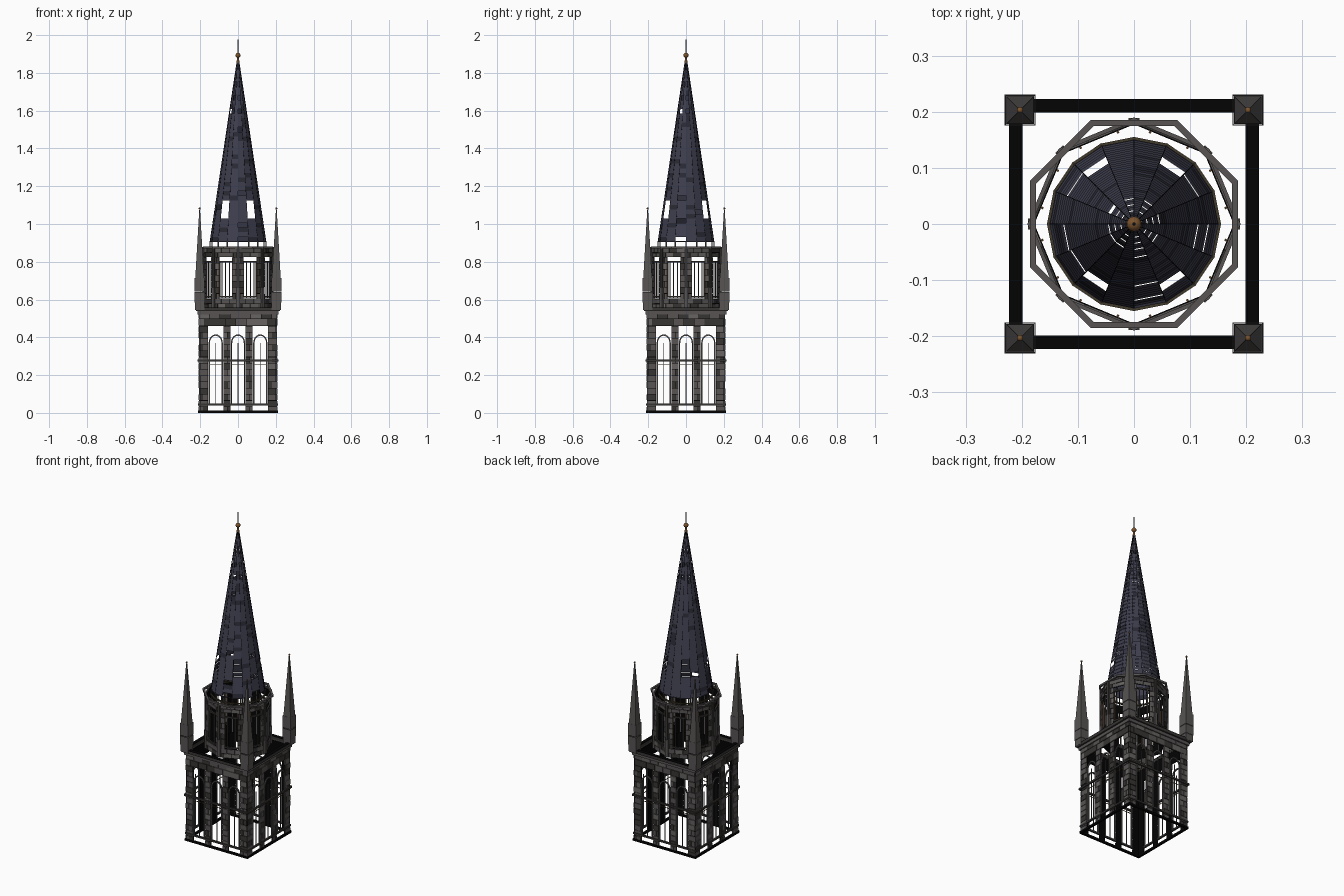
import bpy, bmesh, math, random
from math import pi, sin, cos, tan
from mathutils import Matrix, Vector

random.seed(4)
if "Cube" in bpy.data.objects:
    bpy.data.objects.remove(bpy.data.objects["Cube"])

COLOURS = {
    "stone": (0.095, 0.088, 0.086),
    "dark_stone": (0.038, 0.035, 0.033),
    "light_stone": (0.135, 0.127, 0.122),
    "black_stone": (0.001, 0.001, 0.001),
    "slate": (0.046, 0.046, 0.073),
    "dark_slate": (0.022, 0.022, 0.035),
    "copper": (0.20, 0.088, 0.026),
    "wood": (0.12, 0.055, 0.018),
    "eaves_timber": (0.050, 0.040, 0.024),
    "iron": (0.045, 0.045, 0.05),
}
MATS = []
for label, rgb in COLOURS.items():
    m = bpy.data.materials.new(label)
    m.use_nodes = True
    m.diffuse_color = (*rgb, 1)
    m.node_tree.nodes["Principled BSDF"].inputs["Base Color"].default_value = (*rgb, 1)
    MATS.append(m)
STONE, DARK, LIGHT, BLACK, SLATE, DSLATE, COPPER, WOOD, TIMBER, IRON = range(len(MATS))


def finish(name, bm):
    mesh = bpy.data.meshes.new(name)
    bm.to_mesh(mesh)
    bm.free()
    for m in MATS:
        mesh.materials.append(m)
    ob = bpy.data.objects.new(name, mesh)
    bpy.context.collection.objects.link(ob)
    return ob


def paint(verts, mat):
    for f in {f for v in verts for f in v.link_faces}:
        f.material_index = mat


def box(bm, lo, hi, mat, M=Matrix()):
    """Box between two corners, placed by matrix M."""
    lo, hi = Vector(lo), Vector(hi)
    T = M @ Matrix.Translation((lo + hi) / 2) @ Matrix.Diagonal((*(hi - lo), 1))
    paint(bmesh.ops.create_cube(bm, size=1, matrix=T)["verts"], mat)


def bar(bm, p, q, w, mat, M=Matrix()):
    """Square bar from p to q."""
    p, q = Vector(p), Vector(q)
    d = q - p
    T = (M @ Matrix.Translation((p + q) / 2) @ d.to_track_quat("Z", "Y").to_matrix().to_4x4()
         @ Matrix.Diagonal((w, w, d.length + w / 2, 1)))
    paint(bmesh.ops.create_cube(bm, size=1, matrix=T)["verts"], mat)


def cone(bm, n, r1, r2, z1, z2, mat, x=0, y=0, turn=0):
    T = Matrix.Translation((x, y, (z1 + z2) / 2)) @ Matrix.Rotation(turn, 4, "Z")
    paint(bmesh.ops.create_cone(bm, cap_ends=True, segments=n, radius1=r1, radius2=r2,
                                depth=z2 - z1, matrix=T)["verts"], mat)


def sphere(bm, r, x, y, z, mat):
    paint(bmesh.ops.create_uvsphere(bm, u_segments=14, v_segments=8, radius=r,
                                    matrix=Matrix.Translation((x, y, z)))["verts"], mat)


def masonry(bm, M, u0, u1, d, z0, z1, block, course=0.034, thick=0.008):
    """Courses of stone blocks on a thin black backing; d is the distance out."""
    box(bm, (u0, -d + thick * 0.6, z0), (u1, -d + thick, z1), BLACK, M)
    rows = max(1, round((z1 - z0) / course))
    h = (z1 - z0) / rows
    for r in range(rows):
        edges = [u0, u1]
        u = u0 + block * (1 if r % 2 else 0.55)
        while u < u1 - block * 0.3:
            edges.insert(-1, u)
            u += block
        for a, b in zip(edges, edges[1:]):
            out = d + random.uniform(-0.0015, 0.0015)
            box(bm, (a + 0.001, -out, z0 + r * h + 0.0015),
                (b - 0.001, -d + thick * 0.6, z0 + (r + 1) * h - 0.0015),
                random.choice((STONE, STONE, STONE, DARK, DARK, LIGHT)), M)


def arch(bm, M, u, d, half, z0, spring, top, w):
    """Thin arched window frame."""
    pts = [(u - half, -d, z0)]
    pts += [(u - half * cos(pi * i / 10), -d, spring + (top - spring) * sin(pi * i / 10))
            for i in range(11)]
    pts += [(u + half, -d, z0)]
    for p, q in zip(pts, pts[1:]):
        bar(bm, p, q, w, STONE, M)


# Square lower tower: piers, lintel, arched windows and rails on four sides
piers, windows, rails, cornice = (bmesh.new() for _ in range(4))
for k in range(4):
    M = Matrix.Rotation(k * pi / 2, 4, "Z")
    for u0, u1 in ((-0.207, -0.158), (-0.078, -0.040), (0.040, 0.078), (0.158, 0.207)):
        masonry(piers, M, u0, u1, 0.207, 0.0, 0.46, 0.04)
    masonry(piers, M, -0.207, 0.207, 0.207, 0.46, 0.535, 0.055)
    for u in (-0.118, 0, 0.118):
        arch(windows, M, u, 0.204, 0.034, 0.05, 0.37, 0.412, 0.007)
        bar(windows, (u, -0.203, 0.05), (u, -0.203, 0.37), 0.0035, STONE, M)
        bar(windows, (u - 0.034, -0.203, 0.255), (u + 0.034, -0.203, 0.255), 0.003, WOOD, M)
    for z, w, mat, d in ((0.006, 0.012, BLACK, 0.206), (0.045, 0.010, DARK, 0.206),
                         (0.278, 0.010, DARK, 0.210)):
        bar(rails, (-d, -d, z), (d, -d, z), w, mat, M)
    box(cornice, (-0.214, -0.214, 0.522), (0.214, -0.204, 0.54), STONE, M)
    box(cornice, (-0.223, -0.223, 0.54), (0.223, -0.203, 0.556), DARK, M)
    box(cornice, (-0.221, -0.223, 0.556), (0.221, -0.202, 0.559), BLACK, M)
finish("tower_masonry", piers)
finish("tower_arched_windows", windows)
finish("tower_rails", rails)
finish("tower_cornice", cornice)

# Corner pinnacles: hollow stone plinth, tall pyramid, copper tip
bm = bmesh.new()
for sx in (-1, 1):
    for sy in (-1, 1):
        x, y = sx * 0.203, sy * 0.203
        for k in range(4):
            M = Matrix.Translation((x, y, 0)) @ Matrix.Rotation(k * pi / 2, 4, "Z")
            for z0, z1, r in ((0.545, 0.585, 0.025), (0.585, 0.64, 0.0275), (0.643, 0.715, 0.0265)):
                box(bm, (-r, -r, z0), (r, -r + 0.001, z1), STONE, M)
        cone(bm, 4, 0.034, 0.003, 0.70, 1.075, STONE, x, y, pi / 4)
        sphere(bm, 0.0055, x, y, 1.082, COPPER)
finish("corner_pinnacles", bm)

# Octagonal belfry: angles lie on the axes, each side has one framed window
walls, frames, posts, crown = (bmesh.new() for _ in range(4))
AP = 0.170
HALF = AP * tan(pi / 8)
for k in range(8):
    M = Matrix.Rotation(k * pi / 4 + pi / 8, 4, "Z")
    for s in (-1, 1):
        a, b = sorted((s * 0.037, s * HALF))
        masonry(walls, M, a, b, AP, 0.60, 0.825, 0.03, thick=0.006)
        bar(frames, (s * 0.022, -AP, 0.61), (s * 0.022, -AP, 0.80), 0.005, STONE, M)
        bar(frames, (s * 0.036, -AP + 0.008, 0.62), (s * 0.036, -AP + 0.008, 0.80), 0.004, WOOD, M)
    masonry(walls, M, -HALF, HALF, AP, 0.55, 0.605, 0.045, 0.028, 0.006)
    masonry(walls, M, -HALF, HALF, AP, 0.825, 0.872, 0.045, 0.024, 0.006)
    bar(frames, (0, -AP, 0.61), (0, -AP, 0.80), 0.004, DARK, M)
    for z in (0.615, 0.80):
        bar(frames, (-0.037, -AP, z), (0.037, -AP, z), 0.009, DARK, M)
    # Buttress at each angle of the wall
    P = Matrix.Rotation(k * pi / 4, 4, "Z")
    box(posts, (-0.010, -0.189, 0.555), (0.010, -0.176, 0.66), STONE, P)
    box(posts, (-0.008, -0.187, 0.66), (0.008, -0.176, 0.87), DARK, P)
    # Crown rail, turned half a step against the wall
    c = 0.18 * tan(pi / 8)
    bar(crown, (-c, -0.18, 0.876), (c, -0.18, 0.876), 0.011, STONE, P)
    bar(crown, (-HALF, -AP - 0.002, 0.874), (HALF, -AP - 0.002, 0.874), 0.007, STONE, M)
finish("belfry_masonry", walls)
finish("belfry_window_frames", frames)
finish("belfry_buttresses", posts)
finish("belfry_crown_rail", crown)

# Spire: sixteen sides of lapped slate courses with missing patches
bm = bmesh.new()
SIDES, ROWS, Z0, Z1, R0 = 16, 40, 0.908, 1.875, 0.145
GAPS = {(15, 4), (15, 9), (8, 6), (12, 3), (12, 10), (9, 7), (6, 5), (1, 6)}


def spire_point(k, t, lift=0.0):
    a = k * 2 * pi / SIDES
    r = R0 * (1 - t) + 0.003 + lift
    return Vector((r * cos(a), r * sin(a), Z0 + t * (Z1 - Z0)))


for k in range(SIDES):
    for row in range(ROWS):
        wide = k in (2, 5, 10, 13) and 5 <= row <= 8
        stray = random.random() < 0.015
        near_tip = k % 2 == 0 and row in (28, 31, 34)
        if wide or (k, row) in GAPS or stray or near_tip:
            continue
        lo, hi = row / ROWS, (row + 1) / ROWS
        f = bm.faces.new([bm.verts.new(p) for p in (
            spire_point(k, lo, 0.002), spire_point(k + 1, lo, 0.002),
            spire_point(k + 1, hi), spire_point(k, hi))])
        f.material_index = DSLATE if random.random() < 0.15 else SLATE
    # Dark ridge along each edge and short struts under the eaves
    bar(bm, spire_point(k, 0, 0.001), spire_point(k, 1, 0.001), 0.0015, BLACK)
    foot = spire_point(k, 0)
    bar(bm, (foot.x, foot.y, 0.872), foot, 0.006, DARK)
    bar(bm, spire_point(k, 0), spire_point(k + 1, 0), 0.005, DSLATE)
finish("spire_slates", bm)

# Wooden eaves ring that carries the spire
bm = bmesh.new()
for k in range(SIDES):
    p, q = spire_point(k, 0, 0.003), spire_point(k + 1, 0, 0.003)
    p.z = q.z = 0.876
    bar(bm, p, q, 0.008, TIMBER)
finish("spire_eaves_ring", bm)

# Finial: copper ball and tapering iron rod
bm = bmesh.new()
cone(bm, 12, 0.008, 0.004, 1.855, 1.885, COPPER)
sphere(bm, 0.0135, 0, 0, 1.893, COPPER)
cone(bm, 8, 0.003, 0.0008, 1.90, 2.0, IRON)
finial = finish("finial", bm)
bpy.context.view_layer.objects.active = finial
finial.select_set(True)
bpy.ops.object.shade_smooth_by_angle()
